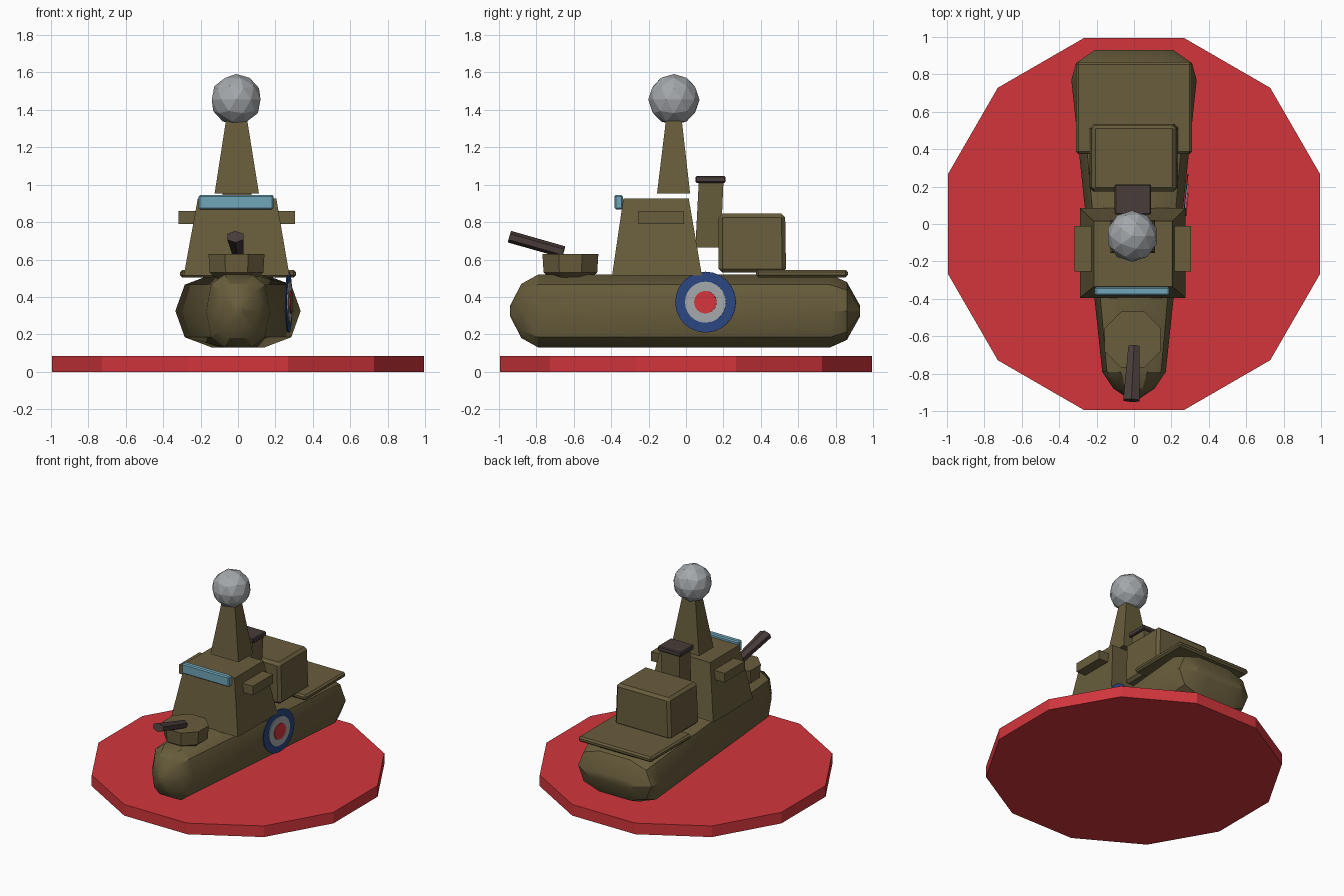
import bpy
import bmesh
from math import pi, cos, sin, radians
from mathutils import Vector

cube = bpy.data.objects.get("Cube")
if cube:
    bpy.data.objects.remove(cube, do_unlink=True)


def material(name, rgb):
    m = bpy.data.materials.new(name)
    m.use_nodes = True
    m.diffuse_color = (*rgb, 1)
    m.node_tree.nodes["Principled BSDF"].inputs["Base Color"].default_value = (*rgb, 1)
    return m


olive = material("olive paint", (0.138, 0.109, 0.045))
red = material("red", (0.645, 0.036, 0.045))
grey = material("light grey", (0.37, 0.39, 0.41))
blue = material("navy blue", (0.024, 0.062, 0.22))
glass = material("pale blue glass", (0.16, 0.38, 0.48))
dark = material("dark gunmetal", (0.065, 0.046, 0.042))


def finish(name, bm, mat, smooth=False, bevel=0):
    """Turn a bmesh into a named, coloured object."""
    bmesh.ops.recalc_face_normals(bm, faces=bm.faces)
    mesh = bpy.data.meshes.new(name)
    bm.to_mesh(mesh)
    bm.free()
    mesh.materials.append(mat)
    ob = bpy.data.objects.new(name, mesh)
    bpy.context.collection.objects.link(ob)
    if bevel:
        mod = ob.modifiers.new("Bevel", "BEVEL")
        mod.width = bevel
        mod.segments = 1
    if smooth:
        bpy.ops.object.select_all(action="DESELECT")
        ob.select_set(True)
        bpy.context.view_layer.objects.active = ob
        bpy.ops.object.shade_smooth_by_angle(angle=radians(32))
    return ob


def loft(name, rings, mat, **options):
    """Skin a closed solid through rings with equal point counts."""
    bm = bmesh.new()
    loops = [[bm.verts.new(p) for p in ring] for ring in rings]
    for a, b in zip(loops, loops[1:]):
        for i in range(len(a)):
            j = (i + 1) % len(a)
            bm.faces.new((a[i], a[j], b[j], b[i]))
    bm.faces.new(loops[0])
    bm.faces.new(loops[-1])
    return finish(name, bm, mat, **options)


def rect(x0, x1, y0, y1, z):
    return [(x0, y0, z), (x1, y0, z), (x1, y1, z), (x0, y1, z)]


def polygon(cx, cy, z, radius, sides, turn=0.0):
    return [(cx + radius * cos(2 * pi * i / sides + turn),
             cy + radius * sin(2 * pi * i / sides + turn), z) for i in range(sides)]


def box(name, x, y, z, mat, **options):
    return loft(name, [rect(*x, *y, z[0]), rect(*x, *y, z[1])], mat, **options)


# Round stand
loft("stand", [polygon(0, 0, z, 1.03, 12, pi / 12) for z in (0, 0.085)], red)

# Hull: ten-sided section, tapering to the bow
half = [(0.42, 1), (0.85, 0.72), (1, 0), (0.85, -0.72), (0.42, -1)]
section = half + [(-x, z) for x, z in reversed(half)]
stations = [(-0.94, 0.02, 0.03), (-0.88, 0.11, 0.145), (-0.79, 0.17, 0.195),
            (0.77, 0.335, 0.195), (0.86, 0.31, 0.155), (0.93, 0.21, 0.03)]
loft("hull", [[(x * w, y, 0.325 + z * h) for x, z in section] for y, w, h in stations],
     olive, smooth=True)

# Rear deck and engine housing
box("rear_deck", (-0.31, 0.31), (0.375, 0.865), (0.505, 0.545), olive, bevel=0.012)
loft("engine_housing", [rect(-0.24, 0.235, 0.175, 0.535, 0.53),
                        rect(-0.225, 0.225, 0.175, 0.53, 0.845)], olive, bevel=0.02)

# Funnel with cap
loft("funnel", [rect(-0.075, 0.065, 0.05, 0.185, 0.665),
                rect(-0.085, 0.075, 0.068, 0.2, 1.012)], olive)
box("funnel_cap", (-0.103, 0.092), (0.05, 0.212), (1.01, 1.046), dark, bevel=0.006)

# Bridge cabin, side wings and windscreen
loft("cabin", [rect(-0.29, 0.275, -0.395, 0.085, 0.515),
               rect(-0.215, 0.205, -0.335, 0.015, 0.925)], olive)
for side, sign in (("left", 1), ("right", -1)):
    xs = sorted((sign * 0.19 - 0.01, sign * 0.312 - 0.007))
    box(side + "_bridge_wing", xs, (-0.255, -0.012), (0.79, 0.86), olive)
box("windscreen", (-0.21, 0.19), (-0.382, -0.338), (0.868, 0.946), glass, bevel=0.008)

# Mast and radar ball
loft("mast", [rect(-0.125, 0.112, -0.155, 0.022, 0.953),
              rect(-0.065, 0.05, -0.108, -0.022, 1.34)], olive)
bm = bmesh.new()
bmesh.ops.create_icosphere(bm, subdivisions=2, radius=0.137)
bmesh.ops.translate(bm, verts=bm.verts, vec=(-0.01, -0.065, 1.455))
finish("radar_ball", bm, grey)

# Gun turret with faceted underside
loft("turret", [polygon(-0.008, -0.618, z, r, 8, pi / 8)
                for z, r in ((0.48, 0.09), (0.53, 0.155), (0.63, 0.162))], olive)

# Gun barrel: hexagonal, raised towards the muzzle
breech, muzzle = Vector((0, -0.655, 0.64)), Vector((-0.014, -0.943, 0.722))
aim = (muzzle - breech).normalized()
across = aim.cross(Vector((0, 0, 1))).normalized()
up = across.cross(aim)
loft("gun_barrel", [[c + across * x * r + up * z * 0.032 for x, z, _ in polygon(0, 0, 0, 1, 6, pi / 6)]
                    for c, r in ((breech, 0.035), (muzzle, 0.05))], dark)

# Roundel on the left flank: stacked thin discs following the hull taper
lean = radians(-6)
normal = Vector((cos(lean), sin(lean), 0))
along = Vector((-sin(lean), cos(lean), 0))
centre = Vector((0.268, 0.105, 0.372))
for k, (name, radius, mat) in enumerate((("outer", 0.163, blue), ("middle", 0.11, grey),
                                         ("inner", 0.06, red))):
    start = centre + normal * 0.006 * k
    loft("roundel_" + name,
         [[start + normal * d + along * a + Vector((0, 0, b))
           for a, b, _ in polygon(0, 0, 0, radius, 24)] for d in (0, 0.006)], mat)
